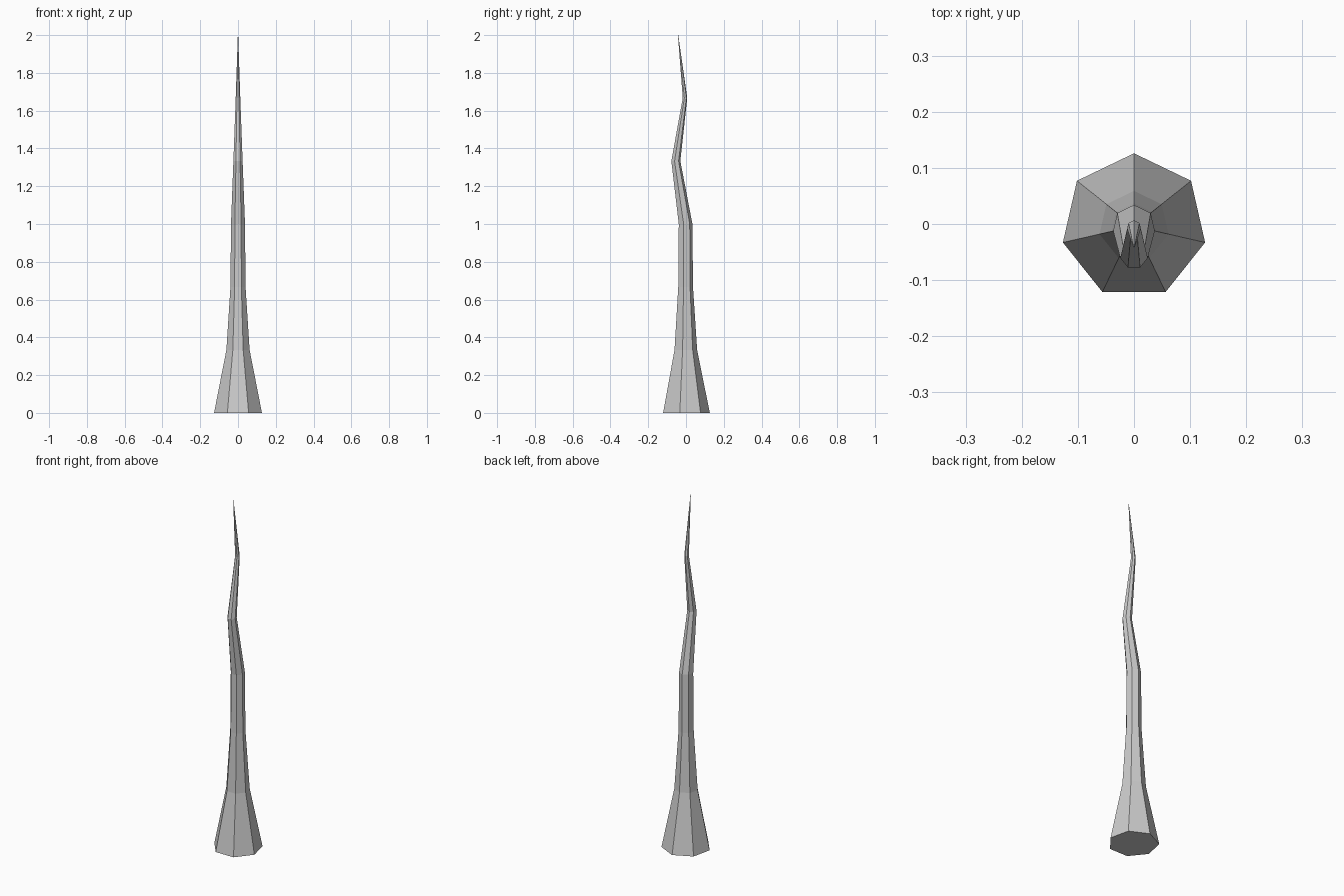
import bpy, bmesh
from math import sin, cos, pi

if "Cube" in bpy.data.objects:
    bpy.data.objects.remove(bpy.data.objects["Cube"])

SIDES = 7
# Evenly spaced rings from base to tip: (radius, centre y)
RINGS = [(0.13, -0.004), (0.063, -0.004), (0.041, -0.004), (0.038, -0.004),
         (0.025, -0.055), (0.0125, -0.006), (0.001, -0.042)]
STEP = 2.0 / (len(RINGS) - 1)

bm = bmesh.new()


def add_ring(radius, cy, z):
    # heptagon with one corner pointing to the back
    return [bm.verts.new((radius * cos(pi / 2 + 2 * pi * i / SIDES),
                          cy + radius * sin(pi / 2 + 2 * pi * i / SIDES), z))
            for i in range(SIDES)]


rings = [add_ring(r, cy, k * STEP) for k, (r, cy) in enumerate(RINGS)]

# Side walls
for low, high in zip(rings, rings[1:]):
    for i in range(SIDES):
        j = (i + 1) % SIDES
        bm.faces.new((low[i], low[j], high[j], high[i]))

# Flat base and tiny tip cap
bm.faces.new(rings[0][::-1])
bm.faces.new(rings[-1])
bmesh.ops.recalc_face_normals(bm, faces=bm.faces[:])

mesh = bpy.data.meshes.new("crooked_spike")
bm.to_mesh(mesh)
bm.free()
spike = bpy.data.objects.new("crooked_spike", mesh)
bpy.context.collection.objects.link(spike)
